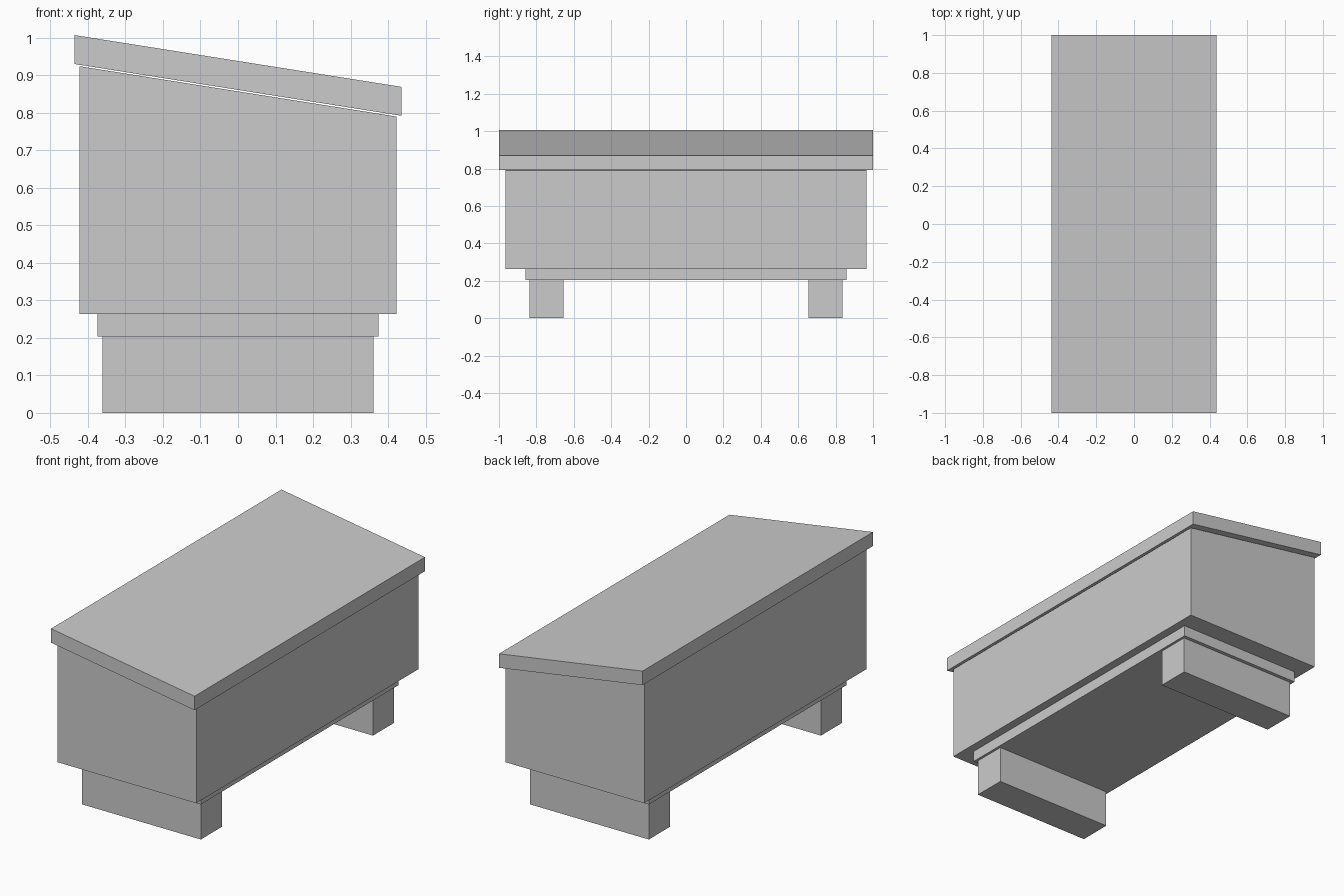
import bpy, bmesh

if "Cube" in bpy.data.objects:
    bpy.data.objects.remove(bpy.data.objects["Cube"])


def block(name, hx, y0, y1, bottom, top):
    """Box spanning x +-hx; bottom/top are (left z, right z) so faces may slope."""
    profile = [(-hx, bottom[0]), (hx, bottom[1]), (hx, top[1]), (-hx, top[0])]
    bm = bmesh.new()
    face = bm.faces.new([bm.verts.new((x, y0, z)) for x, z in profile])
    ext = bmesh.ops.extrude_face_region(bm, geom=[face], use_keep_orig=True)
    verts = [g for g in ext["geom"] if isinstance(g, bmesh.types.BMVert)]
    bmesh.ops.translate(bm, verts=verts, vec=(0, y1 - y0, 0))
    bmesh.ops.recalc_face_normals(bm, faces=bm.faces)
    mesh = bpy.data.meshes.new(name)
    bm.to_mesh(mesh)
    bm.free()
    obj = bpy.data.objects.new(name, mesh)
    bpy.context.collection.objects.link(obj)
    return obj


# Sloping lid, overhanging the body with a hairline gap
block("lid", 0.436, -1.0, 1.0, (0.93, 0.792), (1.007, 0.869))

# Main body with a slanted top
block("body", 0.422, -0.965, 0.965, (0.264, 0.264), (0.924, 0.790))

# Recessed plinth under the body
block("plinth", 0.375, -0.858, 0.858, (0.204, 0.204), (0.264, 0.264))

# Two full-width feet
for name, y0, y1 in (("front_foot", -0.838, -0.656), ("back_foot", 0.656, 0.838)):
    block(name, 0.361, y0, y1, (0, 0), (0.204, 0.204))
